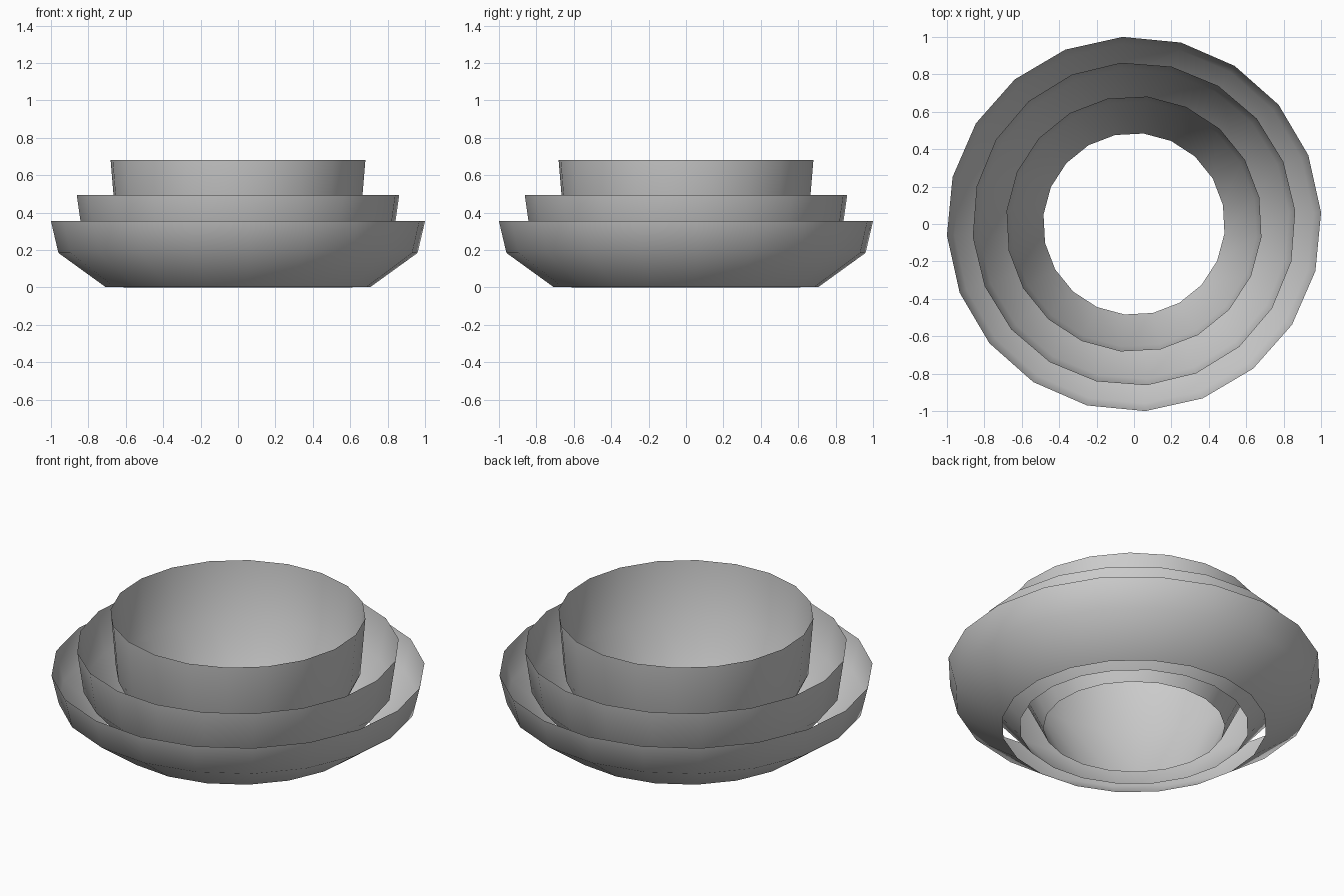
import bpy, bmesh
from math import radians, cos, sin

if "Cube" in bpy.data.objects:
    bpy.data.objects.remove(bpy.data.objects["Cube"])

SIDES = 20
# Shared bowl profile: (radius / rim radius, height / rim height)
PROFILE = [(0.71, 0.0), (0.96, 0.515), (1.0, 1.0)]


def bowl(name, rim_radius, base, top, turn):
    """Open-bottomed faceted shell, lathed from the shared profile."""
    bm = bmesh.new()
    rings = []
    for r, h in PROFILE:
        rings.append([bm.verts.new((rim_radius * r * cos(a), rim_radius * r * sin(a),
                                    base + h * (top - base)))
                      for a in (radians(turn + 360 * i / SIDES) for i in range(SIDES))])
    for low, high in zip(rings, rings[1:]):
        for i in range(SIDES):
            j = (i + 1) % SIDES
            face = bm.faces.new((low[i], low[j], high[j], high[i]))
            face.smooth = True
    mesh = bpy.data.meshes.new(name)
    bm.to_mesh(mesh)
    bm.free()
    bpy.context.collection.objects.link(bpy.data.objects.new(name, mesh))


# Three nested bowls, narrower and taller towards the middle
bowl("outer_bowl", 1.002, 0.004, 0.355, 3.5)
bowl("middle_bowl", 0.865, 0.0, 0.495, 4.6)
bowl("inner_bowl", 0.685, 0.0, 0.683, 12)
